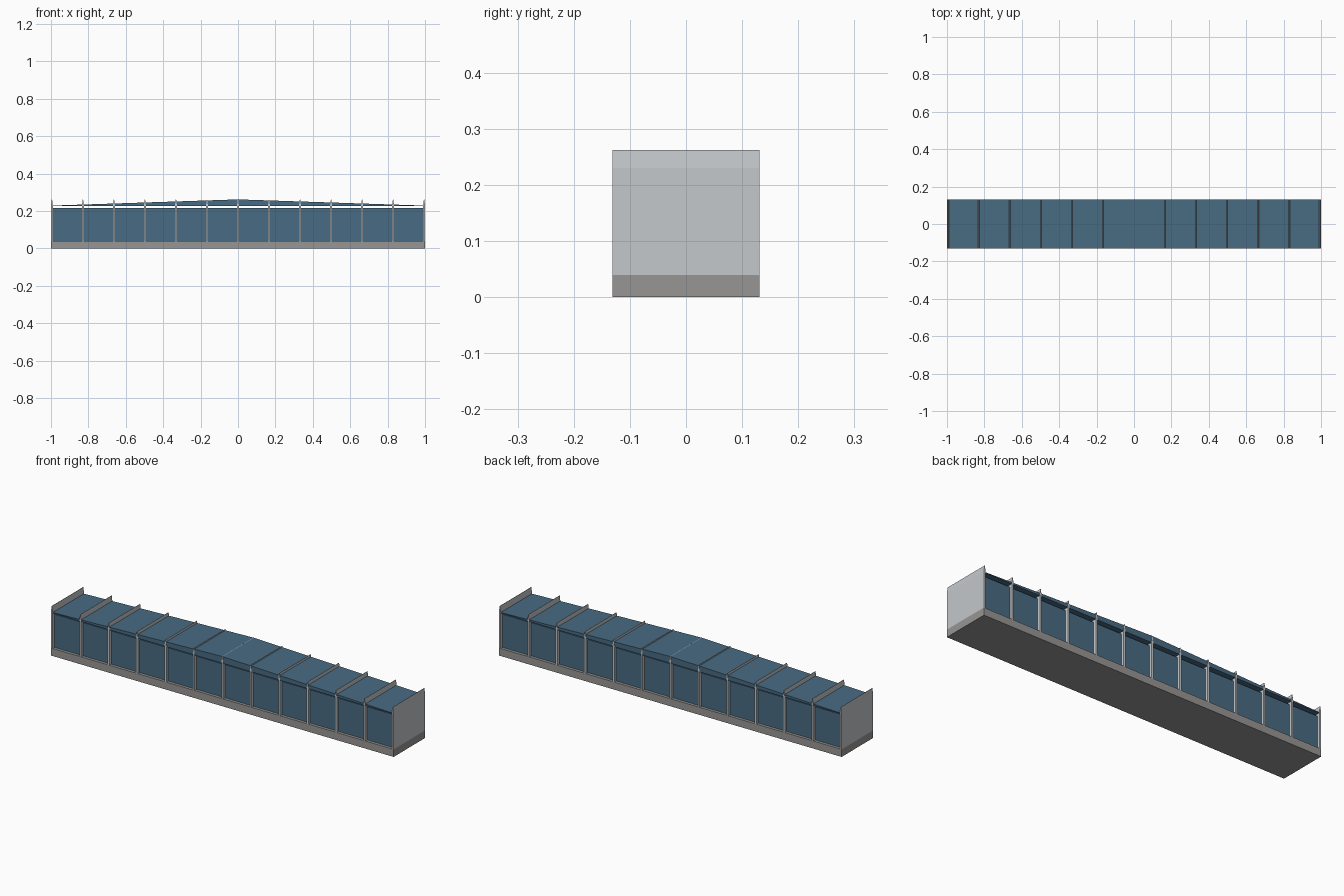
import bpy, bmesh

if "Cube" in bpy.data.objects:
    bpy.data.objects.remove(bpy.data.objects["Cube"])

HALF_L, HALF_W = 1.0, 0.131      # overall half length and half width
BASE_TOP, GLASS_TOP = 0.04, 0.215
EAVE, PEAK = 0.226, 0.262
RIB_HALF = 0.005


def material(name, srgb):
    m = bpy.data.materials.new(name)
    lin = [c / 12.92 if c <= 0.04045 else ((c + 0.055) / 1.055) ** 2.4 for c in srgb]
    m.diffuse_color = (*lin, 1)
    m.use_nodes = True
    m.node_tree.nodes["Principled BSDF"].inputs["Base Color"].default_value = m.diffuse_color
    return m


concrete = material("warm grey", (0.60, 0.59, 0.585))
metal = material("light grey", (0.77, 0.785, 0.795))
glass = material("slate blue", (0.285, 0.42, 0.515))


def extrude_profile(name, profile, y0, y1, mat):
    """Prism from an (x, z) outline stretched from y0 to y1."""
    bm = bmesh.new()
    face = bm.faces.new([bm.verts.new((x, y0, z)) for x, z in profile])
    new = bmesh.ops.extrude_face_region(bm, geom=[face])["geom"]
    verts = [v for v in new if isinstance(v, bmesh.types.BMVert)]
    bmesh.ops.translate(bm, verts=verts, vec=(0, y1 - y0, 0))
    bmesh.ops.recalc_face_normals(bm, faces=bm.faces)
    mesh = bpy.data.meshes.new(name)
    bm.to_mesh(mesh)
    bm.free()
    mesh.materials.append(mat)
    obj = bpy.data.objects.new(name, mesh)
    bpy.context.collection.objects.link(obj)
    return obj


def rect(x0, x1, z0, z1):
    return [(x0, z0), (x1, z0), (x1, z1), (x0, z1)]


# Plinth
extrude_profile("plinth", rect(-HALF_L, HALF_L, 0, BASE_TOP), -HALF_W, HALF_W, concrete)

# Shallow roof, highest at mid length, floating just above the glazing
roof_end = HALF_L - RIB_HALF
extrude_profile("roof", [(-roof_end, EAVE), (roof_end, EAVE), (roof_end, 0.229),
                         (0, PEAK), (-roof_end, 0.229)],
                -HALF_W + 0.001, HALF_W - 0.001, glass)

# Cross ribs with pointed fins; the outermost two close the ends
centres = [i * (HALF_L - RIB_HALF) / 6 for i in range(-6, 7)]
for x in centres:
    w = RIB_HALF
    extrude_profile("rib", [(x - w, BASE_TOP), (x + w, BASE_TOP), (x + w, 0.23),
                            (x + 0.001, PEAK), (x - 0.001, PEAK), (x - w, 0.23)],
                    -HALF_W, HALF_W, metal)

# Recessed glazing between the ribs, on both long sides
for a, b in zip(centres, centres[1:]):
    for side in (-1, 1):
        extrude_profile("glass_pane", rect(a + RIB_HALF, b - RIB_HALF, BASE_TOP, GLASS_TOP),
                        side * 0.110, side * 0.116, glass)
